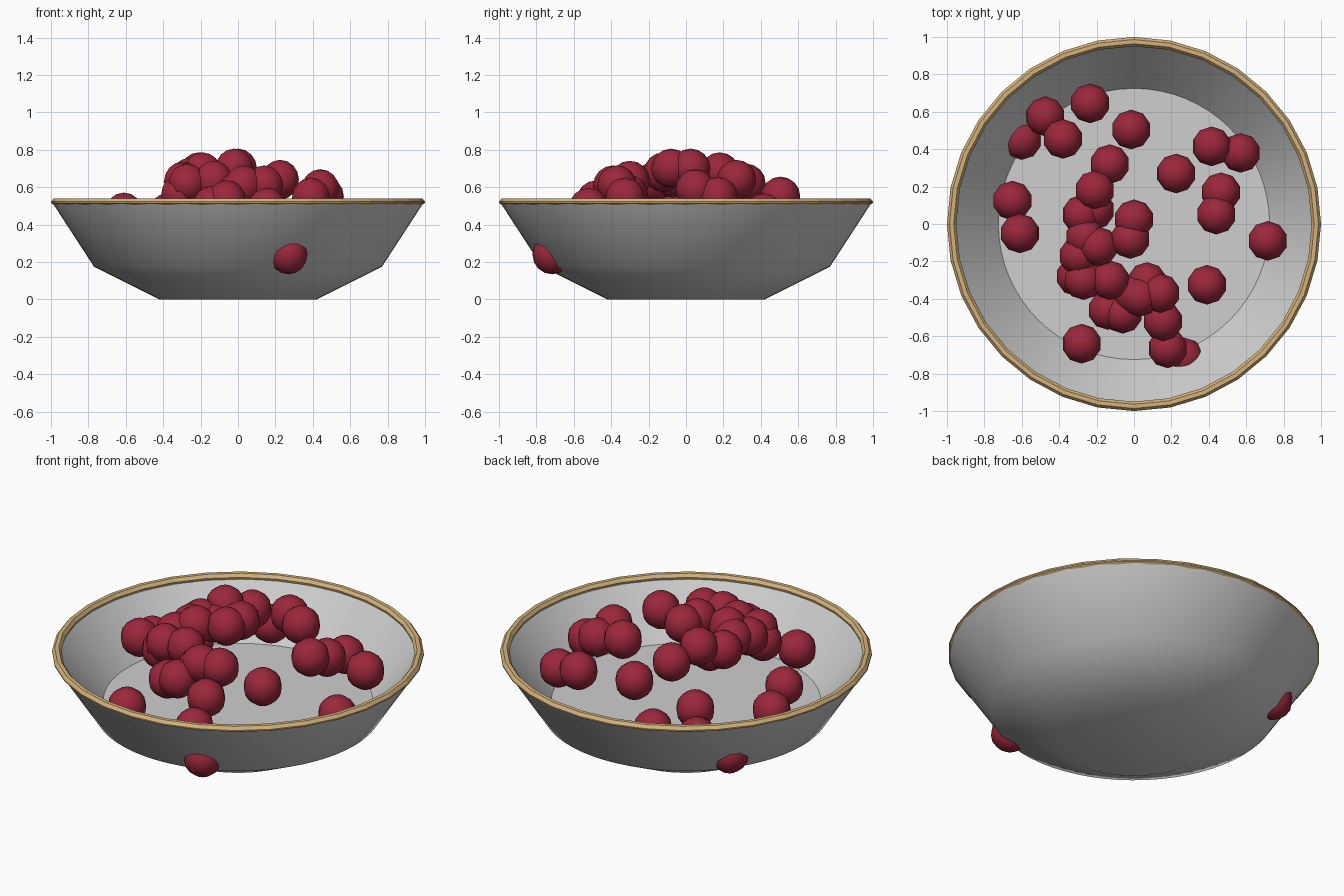
import bpy
import bmesh
from math import cos, sin, tau, radians

cube = bpy.data.objects.get("Cube")
if cube:
    bpy.data.objects.remove(cube, do_unlink=True)


def material(name, color):
    mat = bpy.data.materials.new(name)
    mat.use_nodes = True
    rgba = (*color, 1)
    mat.diffuse_color = rgba
    mat.node_tree.nodes["Principled BSDF"].inputs["Base Color"].default_value = rgba
    return mat


def finish(bm, name, mat):
    """Turn a bmesh into a linked object with one material."""
    bmesh.ops.recalc_face_normals(bm, faces=bm.faces)
    mesh = bpy.data.meshes.new(name)
    bm.to_mesh(mesh)
    bm.free()
    mesh.materials.append(mat)
    obj = bpy.data.objects.new(name, mesh)
    bpy.context.collection.objects.link(obj)
    return obj


def smooth(obj, degrees):
    bpy.ops.object.select_all(action="DESELECT")
    obj.select_set(True)
    bpy.context.view_layer.objects.active = obj
    bpy.ops.object.shade_smooth_by_angle(angle=radians(degrees))


def lathe(name, profile, sides, mat, closed):
    """Revolve a profile of (radius, height); open profiles get end caps."""
    bm = bmesh.new()
    rings = []
    for radius, height in profile:
        rings.append([
            bm.verts.new((radius * cos(tau * i / sides), radius * sin(tau * i / sides), height))
            for i in range(sides)
        ])
    pairs = list(zip(rings, rings[1:]))
    if closed:
        pairs.append((rings[-1], rings[0]))
    else:
        bm.faces.new(rings[0])
        bm.faces.new(rings[-1])
    for lower, upper in pairs:
        for i in range(sides):
            j = (i + 1) % sides
            bm.faces.new((lower[i], lower[j], upper[j], upper[i]))
    return finish(bm, name, mat)


bowl_grey = material("bowl grey", (0.62, 0.62, 0.62))
rim_tan = material("rim tan", (0.66, 0.45, 0.2))
berry_red = material("berry red", (0.33, 0.02, 0.045))

# Bowl shell: foot, flared outer wall, inner wall and flat inner floor
bowl = lathe("bowl", [(0.42, 0), (0.77, 0.175), (0.988, 0.51), (0.95, 0.51), (0.725, 0.235)],
             64, bowl_grey, closed=False)
smooth(bowl, 35)

# Rim band with bevelled edges
lathe("rim", [(0.985, 0.505), (1, 0.515), (1, 0.522), (0.986, 0.54),
              (0.964, 0.54), (0.95, 0.522), (0.955, 0.505)],
      32, rim_tan, closed=True)

# Berry centres, grouped by where they lie in the bowl
berries = {
    "back_berry": [
        (-.235, .645, .38), (-.475, .575, .37), (-.6, .45, .25), (-.38, .455, .46),
        (-.015, .505, .55), (.225, .27, .64), (.415, .415, .46), (.57, .38, .42),
    ],
    "side_berry": [
        (.465, .17, .55), (.44, .05, .59), (.715, -.09, .38),
        (-.65, .125, .4), (-.61, -.05, .465), (.39, -.325, .545),
    ],
    "heap_berry": [
        (-.13, .32, .62), (-.21, .18, .68), (0, .025, .7), (-.02, -.08, .7),
        (-.28, .05, .63), (-.21, .075, .61), (-.26, -.07, .65), (-.19, -.12, .68),
        (-.295, -.17, .63), (-.31, -.28, .56), (-.27, -.3, .62), (-.13, -.3, .635),
    ],
    "front_berry": [
        (.07, -.31, .56), (.14, -.37, .61), (.03, -.39, .61), (0, -.38, .58),
        (-.14, -.46, .5), (-.06, -.48, .53), (.155, -.52, .49),
        (-.28, -.64, .37), (.18, -.665, .38), (.27, -.715, .24),
    ],
}

# One low-poly berry mesh shared by every berry
bm = bmesh.new()
bmesh.ops.create_uvsphere(bm, u_segments=10, v_segments=8, radius=0.106)
first = finish(bm, "berry", berry_red)
smooth(first, 60)
berry_mesh = first.data
bpy.data.objects.remove(first, do_unlink=True)

for group, centres in berries.items():
    for number, centre in enumerate(centres, 1):
        berry = bpy.data.objects.new(f"{group}_{number}", berry_mesh)
        berry.location = centre
        bpy.context.collection.objects.link(berry)
